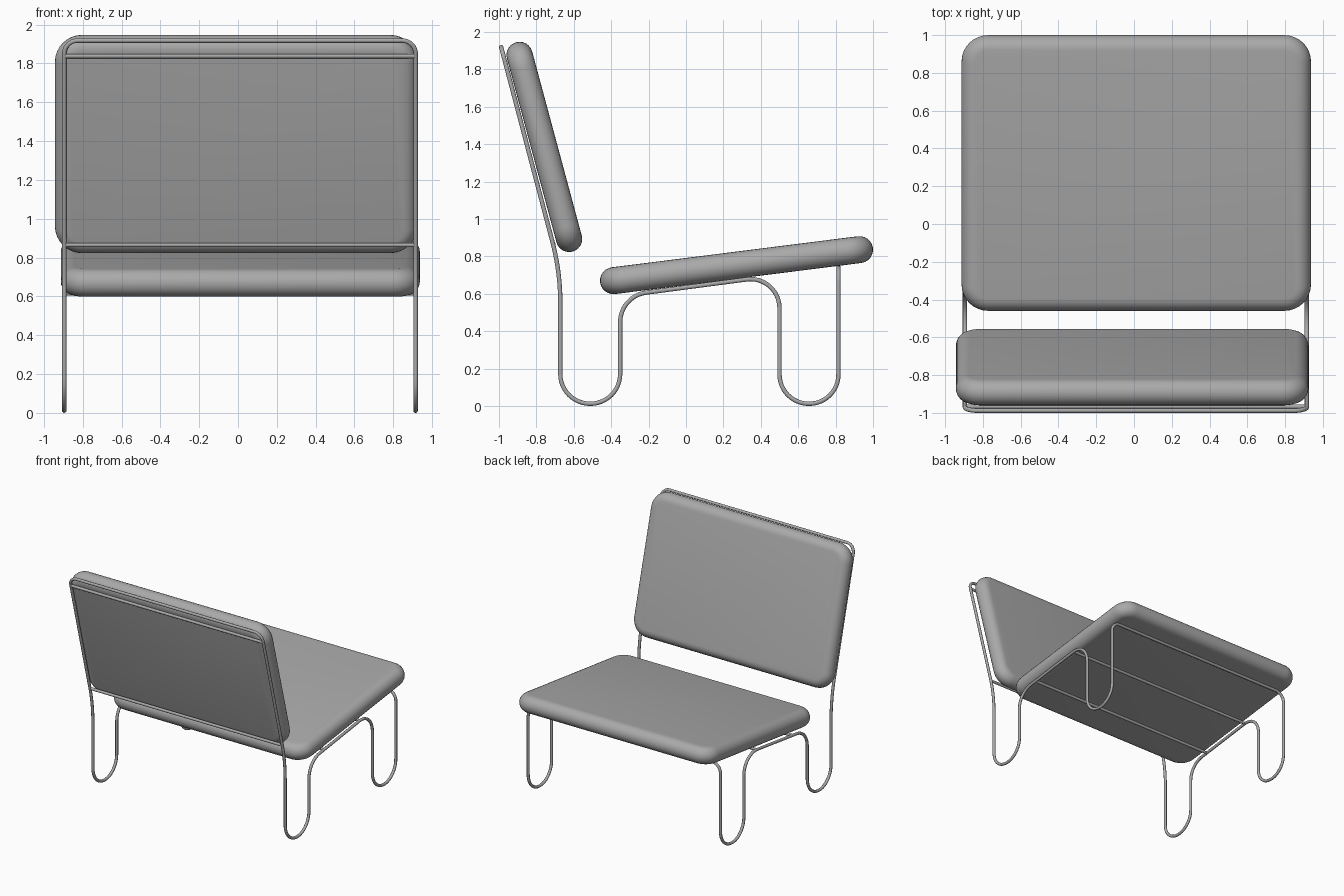
import bpy, bmesh
from math import sin, cos, tan, pi, atan2, hypot
from mathutils import Vector

if "Cube" in bpy.data.objects:
    bpy.data.objects.remove(bpy.data.objects["Cube"], do_unlink=True)

grey = bpy.data.materials.new("plain grey")
grey.use_nodes = True
COLOUR = (0.4, 0.4, 0.4, 1)
grey.diffuse_color = COLOUR
grey.node_tree.nodes["Principled BSDF"].inputs["Base Color"].default_value = COLOUR

WIRE = 0.012
MID = 0.01      # centre line of the wire frame
HALF = 0.905    # half width of the wire frame


def cushion(name, x, half_x, start, end, r, corner):
    """Slab with fully rounded rims, between two rim centres given as (y, z)."""
    (y0, z0), (y1, z1) = start, end
    half_y = hypot(y1 - y0, z1 - z0) / 2 + r
    bm = bmesh.new()
    rings = []
    for i in range(13):
        a = -pi / 2 + pi * i / 12
        inset = r * (1 - cos(a))
        rad = corner - inset
        ring = []
        for q, (sx, sy) in enumerate([(1, 1), (-1, 1), (-1, -1), (1, -1)]):
            for k in range(9):
                t = (q + k / 8) * pi / 2
                ring.append(bm.verts.new((sx * (half_x - corner) + rad * cos(t),
                                          sy * (half_y - corner) + rad * sin(t),
                                          r * sin(a))))
        rings.append(ring)
    n = len(rings[0])
    for low, high in zip(rings, rings[1:]):
        for j in range(n):
            k = (j + 1) % n
            bm.faces.new((low[j], low[k], high[k], high[j]))
    bm.faces.new(rings[0][::-1])
    bm.faces.new(rings[-1])
    mesh = bpy.data.meshes.new(name)
    bm.to_mesh(mesh)
    bm.free()
    mesh.materials.append(grey)
    obj = bpy.data.objects.new(name, mesh)
    bpy.context.collection.objects.link(obj)
    obj.location = (x, (y0 + y1) / 2, (z0 + z1) / 2)
    obj.rotation_euler.x = atan2(z1 - z0, y1 - y0)
    bpy.ops.object.select_all(action="DESELECT")
    obj.select_set(True)
    bpy.context.view_layer.objects.active = obj
    bpy.ops.object.shade_smooth_by_angle()


def fillet(corners, steps=12):
    """Round every corner of a closed path of (point, radius) pairs."""
    out = []
    for i, (p, r) in enumerate(corners):
        u = (corners[i - 1][0] - p).normalized()
        v = (corners[(i + 1) % len(corners)][0] - p).normalized()
        half = u.angle(v) / 2
        centre = p + (u + v).normalized() * (r / sin(half))
        a = p + u * (r / tan(half)) - centre
        b = p + v * (r / tan(half)) - centre
        turn = pi - 2 * half
        for k in range(steps + 1):
            t = k / steps
            out.append(centre + (a * sin((1 - t) * turn) + b * sin(t * turn)) / sin(turn))
    return out


def wire(name, points, cyclic=False):
    curve = bpy.data.curves.new(name, "CURVE")
    curve.dimensions = "3D"
    curve.bevel_depth = WIRE
    curve.bevel_resolution = 3
    curve.use_fill_caps = True
    spline = curve.splines.new("POLY")
    spline.points.add(len(points) - 1)
    for sp, p in zip(spline.points, points):
        sp.co = (*p, 1)
    spline.use_cyclic_u = cyclic
    spline.use_smooth = True
    curve.materials.append(grey)
    obj = bpy.data.objects.new(name, curve)
    bpy.context.collection.objects.link(obj)


# Cushions
cushion("seat_cushion", 0.012, 0.925, (-0.388, 0.67), (0.928, 0.836), 0.072, 0.14)
cushion("back_cushion", -0.01, 0.933, (-0.625, 0.893), (-0.89, 1.877), 0.07, 0.14)

# One continuous bent wire: side corners as (y, z, bend radius), top to front
side = [(-0.988, 1.918, 0.07), (-0.672, 0.718, 1.3),
        (-0.672, WIRE, 0.159), (-0.352, WIRE, 0.159),
        (-0.352, 0.588, 0.16), (0.5, 0.7, 0.155),
        (0.5, WIRE, 0.156), (0.815, WIRE, 0.156), (0.815, 0.742, 0.08)]
left = [(Vector((MID + HALF, y, z)), r) for y, z, r in side]
right = [(Vector((MID - HALF, y, z)), r) for y, z, r in reversed(side)]
wire("wire_frame", fillet(left + right), cyclic=True)

# Straight cross bars behind the back and under the seat
for name, y, z in [("upper_back_bar", -0.967, 1.838), ("lower_back_bar", -0.709, 0.865),
                   ("rear_seat_bar", -0.15, 0.615), ("front_seat_bar", 0.33, 0.678)]:
    wire(name, [Vector((MID - HALF, y, z)), Vector((MID + HALF, y, z))])
